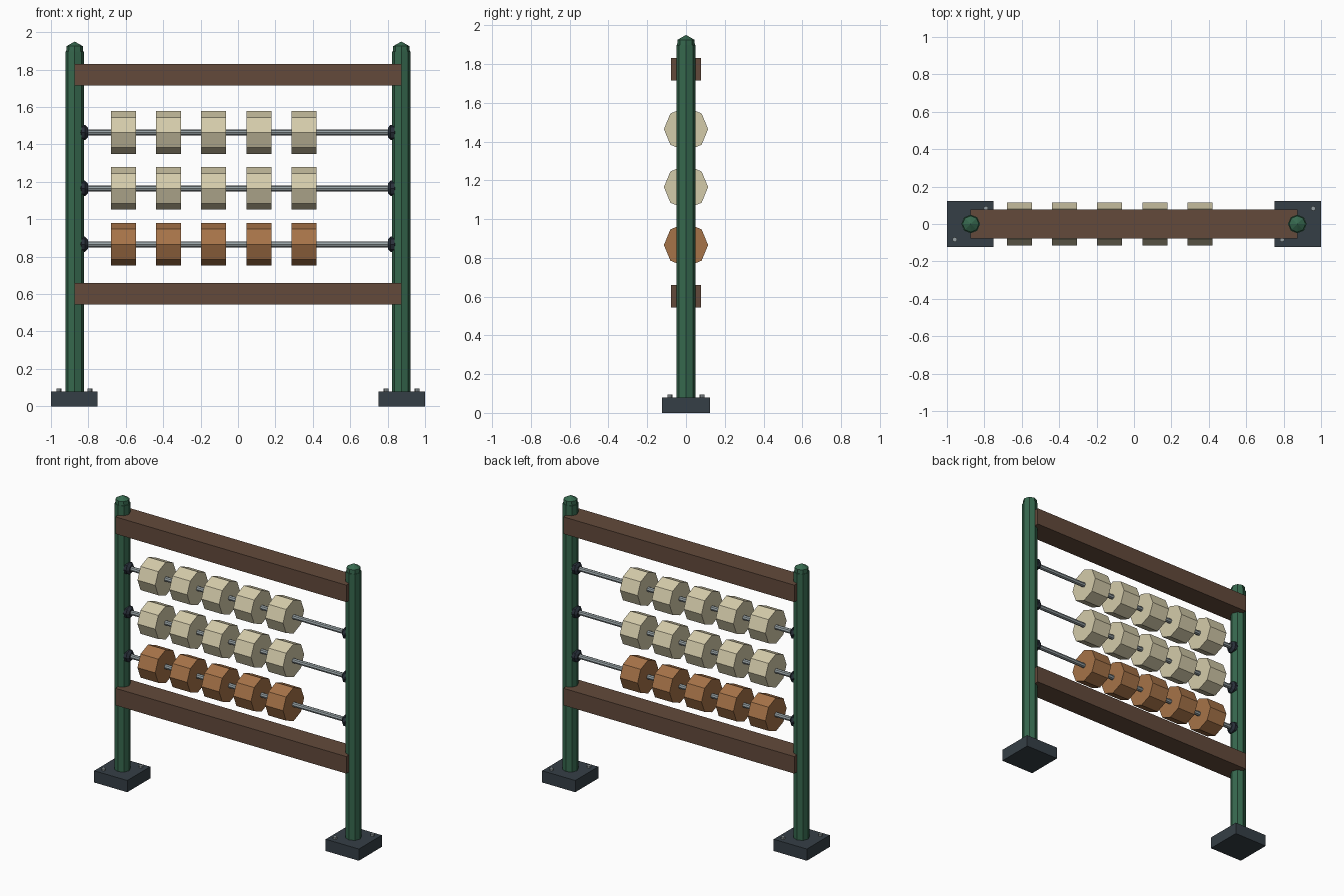
import bpy, bmesh
from math import pi, cos, sin
from mathutils import Matrix

if "Cube" in bpy.data.objects:
    bpy.data.objects.remove(bpy.data.objects["Cube"], do_unlink=True)


def material(name, r, g, b):
    col = [(c / 255 / 12.92 if c < 11 else ((c / 255 + 0.055) / 1.055) ** 2.4) for c in (r, g, b)] + [1]
    m = bpy.data.materials.new(name)
    m.use_nodes = True
    m.diffuse_color = col
    bsdf = m.node_tree.nodes["Principled BSDF"]
    bsdf.inputs["Base Color"].default_value = col
    bsdf.inputs["Roughness"].default_value = 0.7
    return m


GREEN = material("green paint", 54, 104, 78)
BROWN = material("brown timber", 99, 74, 59)
CREAM = material("cream bead", 212, 203, 170)
ORANGE = material("orange bead", 166, 115, 72)
STEEL = material("steel", 150, 160, 163)
SLATE = material("slate footing", 53, 63, 70)
DARK = material("dark collar", 40, 47, 57)


def finish(name, bm, mat, loc):
    bmesh.ops.recalc_face_normals(bm, faces=bm.faces)
    me = bpy.data.meshes.new(name)
    bm.to_mesh(me)
    bm.free()
    me.materials.append(mat)
    ob = bpy.data.objects.new(name, me)
    ob.location = loc
    bpy.context.collection.objects.link(ob)
    return ob


def box(name, size, loc, mat):
    bm = bmesh.new()
    bmesh.ops.create_cube(bm, size=1)
    bmesh.ops.scale(bm, vec=size, verts=bm.verts)
    return finish(name, bm, mat, loc)


def lathe(name, profile, loc, mat, sides=8, along_x=False):
    """Stack of rings given as (distance along axis, radius); radius 0 makes a point."""
    bm = bmesh.new()
    rings = []
    for h, r in profile:
        n = sides if r else 1
        rings.append([bm.verts.new((r * cos(2 * pi * i / sides), r * sin(2 * pi * i / sides), h))
                      for i in range(n)])
    for a, b in zip(rings, rings[1:]):
        for i in range(sides):
            j = (i + 1) % sides
            if len(b) == 1:
                bm.faces.new((a[i], a[j], b[0]))
            else:
                bm.faces.new((a[i], a[j], b[j], b[i]))
    for ring in (rings[0], rings[-1]):
        if len(ring) > 1:
            bm.faces.new(ring)
    if along_x:
        bm.transform(Matrix.Rotation(pi / 2, 4, "Y"))
    return finish(name, bm, mat, loc)


POST_X = 0.873
ROWS = [("lower", 0.866, ORANGE), ("middle", 1.165, CREAM), ("upper", 1.464, CREAM)]

# Posts with caps, footings and bolts
for side, s in (("left", 1), ("right", -1)):
    x = s * POST_X
    lathe(f"{side}_post", [(0.04, 0.05), (1.898, 0.05)], (x, 0, 0), GREEN)
    lathe(f"{side}_post_cap", [(1.89, 0.046), (1.925, 0.044), (1.95, 0)], (x, 0, 0), GREEN)
    box(f"{side}_footing", (0.25, 0.248, 0.08), (s * 0.875, 0, 0.04), SLATE)
    for place, d in (("back", 0.083), ("front", -0.083)):
        lathe(f"{side}_{place}_bolt", [(0.07, 0.013), (0.094, 0.013)],
              (s * 0.875 + d, d, 0), STEEL)

# Horizontal timber rails
for level, z in (("lower", 0.602), ("upper", 1.773)):
    box(f"{level}_rail", (2 * POST_X, 0.156, 0.116), (0, 0, z), BROWN)

# Rods, end collars and sliding beads
for row, z, mat in ROWS:
    lathe(f"{row}_rod", [(-POST_X, 0.016), (POST_X, 0.016)], (0, 0, z), STEEL, along_x=True)
    for side, s in (("left", 1), ("right", -1)):
        lathe(f"{row}_{side}_collar",
              [(-0.025, 0.026), (-0.011, 0.041), (0.009, 0.041), (0.024, 0.026)],
              (s * 0.827, 0, z), DARK, along_x=True)
    for i in range(5):
        lathe(f"{row}_bead_{i + 1}", [(-0.067, 0.114), (0.067, 0.114)],
              (-0.613 + i * 0.2415, 0, z), mat, along_x=True)
